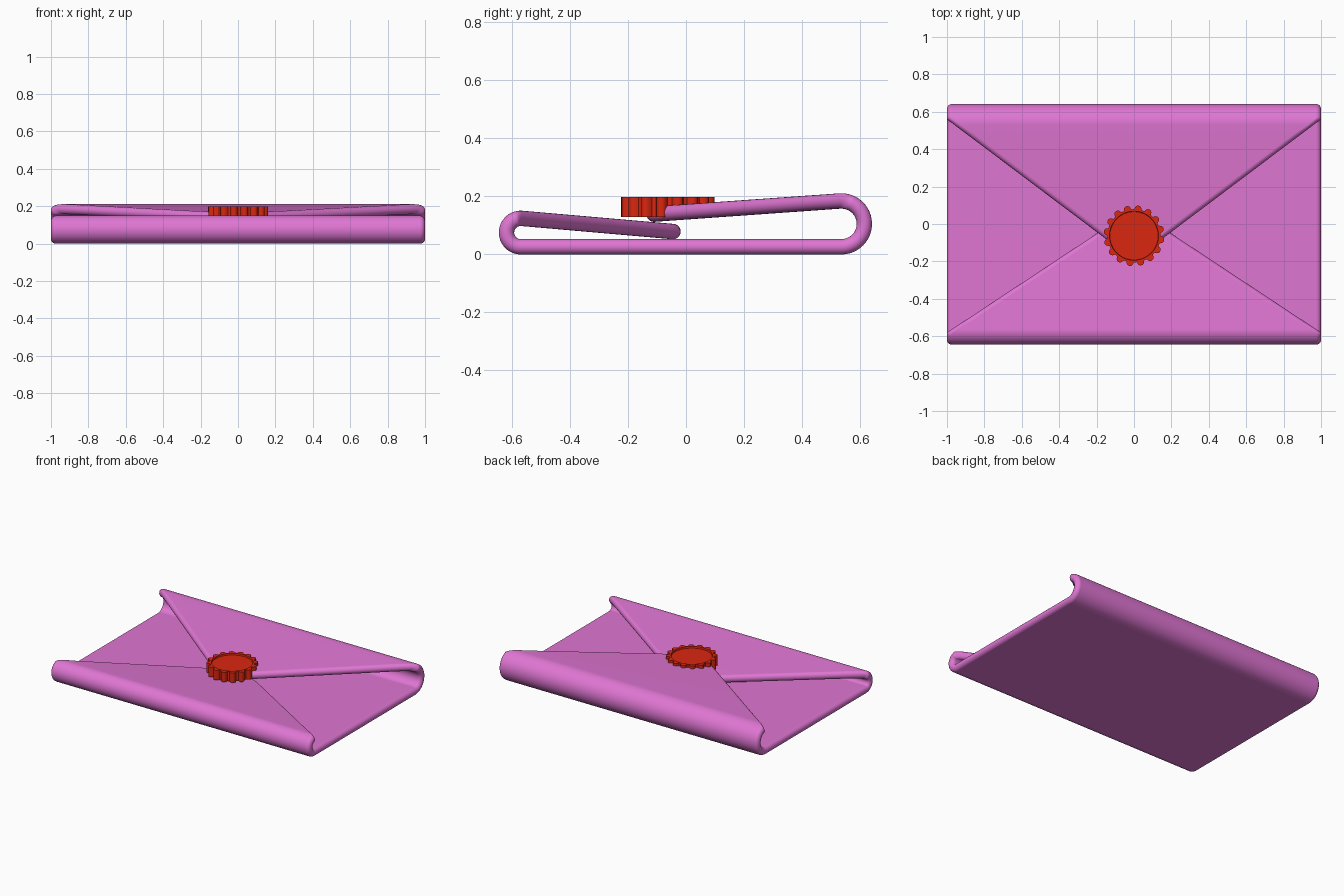
import bpy, bmesh
from math import sin, cos, pi, radians, atan2, tau

if "Cube" in bpy.data.objects:
    bpy.data.objects.remove(bpy.data.objects["Cube"])

R = 0.0265  # half thickness of the folded sheet


def material(name, rgb):
    m = bpy.data.materials.new(name)
    m.diffuse_color = (*rgb, 1)
    m.use_nodes = True
    m.node_tree.nodes["Principled BSDF"].inputs["Base Color"].default_value = m.diffuse_color
    return m


def loft(name, rings, mat, angle):
    """Skin closed rings of equal length and cap both ends."""
    bm = bmesh.new()
    loops = [[bm.verts.new(p) for p in ring] for ring in rings]
    n = len(loops[0])
    for a, b in zip(loops, loops[1:]):
        for i in range(n):
            j = (i + 1) % n
            bm.faces.new((a[i], a[j], b[j], b[i]))
    bm.faces.new(loops[0][::-1])
    bm.faces.new(loops[-1])
    bmesh.ops.recalc_face_normals(bm, faces=bm.faces)
    me = bpy.data.meshes.new(name)
    bm.to_mesh(me)
    bm.free()
    me.materials.append(mat)
    ob = bpy.data.objects.new(name, me)
    bpy.context.collection.objects.link(ob)
    bpy.context.view_layer.objects.active = ob
    ob.select_set(True)
    bpy.ops.object.shade_smooth_by_angle(angle=radians(angle))
    ob.select_set(False)
    return ob


def section(y, z, ang, width, half, rx):
    """Rounded strip section; ang is the travel direction in the yz plane."""
    ny, nz = -sin(ang), cos(ang)
    pts = []
    for side, start in ((1, -pi / 2), (-1, pi / 2)):
        for k in range(11):
            t = start + pi * k / 10
            h = half * sin(t)
            pts.append((side * (width - rx) + rx * cos(t), y + h * ny, z + h * nz))
    return pts


def fold(cy, cz, rad, tip, tip_w, side, corner_y):
    """Stations from the flat base round one fold to the flap tip."""
    slope = atan2(cz + rad - tip[1], abs(cy - tip[0]))
    turn = pi + slope
    st = []

    def add(y, z, a, half=R):
        w, rx = 1.0, R
        if a > pi / 2 and (corner_y - y) * side > 0:
            f = (corner_y - y) / (corner_y - tip[0])
            w = 1 + (tip_w - 1) * min(f, 1.05)
            rx = R + 0.017 * min(1, f * 12)
        st.append((y, z, a, w, half, rx))

    for k in range(25):
        a = turn * k / 24
        add(cy + side * rad * sin(a), cz - rad * cos(a), a)
    y0, z0 = st[-1][:2]
    for k in range(1, 13):
        f = k / 12
        add(y0 + (tip[0] - y0) * f, z0 + (tip[1] - z0) * f, turn)
    # rounded tip
    for k in range(1, 8):
        t = radians(84) * k / 7
        add(tip[0] - side * R * sin(t), tip[1] - R * sin(t) * sin(slope), turn, R * cos(t))
    if side < 0:   # travel reversed so both folds join in one direction
        st = [(y, z, a, w, h, rx) for y, z, a, w, h, rx in st]
        return [section(y, z, a, w, h, rx) for y, z, a, w, h, rx in
                [(y, z, -a, w, h, rx) for y, z, a, w, h, rx in st]][::-1]
    return [section(*s) for s in st]


pink = material("pink_paper", (0.74, 0.18, 0.65))
red = material("red_wax", (0.70, 0.02, 0.005))

# envelope: front flap, base and back flap as one folded sheet
front = fold(-0.57, 0.0755, 0.049, (-0.045, 0.079), 0.19, -1, -0.58)
back = fold(0.536, 0.1055, 0.079, (-0.11, 0.139), 0.11, 1, 0.56)
env = loft("envelope", front + back, pink, 50)
env.modifiers.new("weighted_normals", "WEIGHTED_NORMAL").keep_sharp = True

# wax seal: toothed disc with a shallow round recess
TEETH, CY = 16, -0.063
tooth = [0.142, 0.142, 0.142, 0.156, 0.162, 0.163, 0.162, 0.156]
n = TEETH * len(tooth)


def ring(radius, z):
    return [(radius(i) * cos(tau * i / n), CY + radius(i) * sin(tau * i / n), z)
            for i in range(n)]


def gear(i):
    return tooth[i % len(tooth)]


loft("wax_seal", [ring(gear, 0.13), ring(gear, 0.198),
                  ring(lambda i: 0.131, 0.198), ring(lambda i: 0.129, 0.187)], red, 35)
